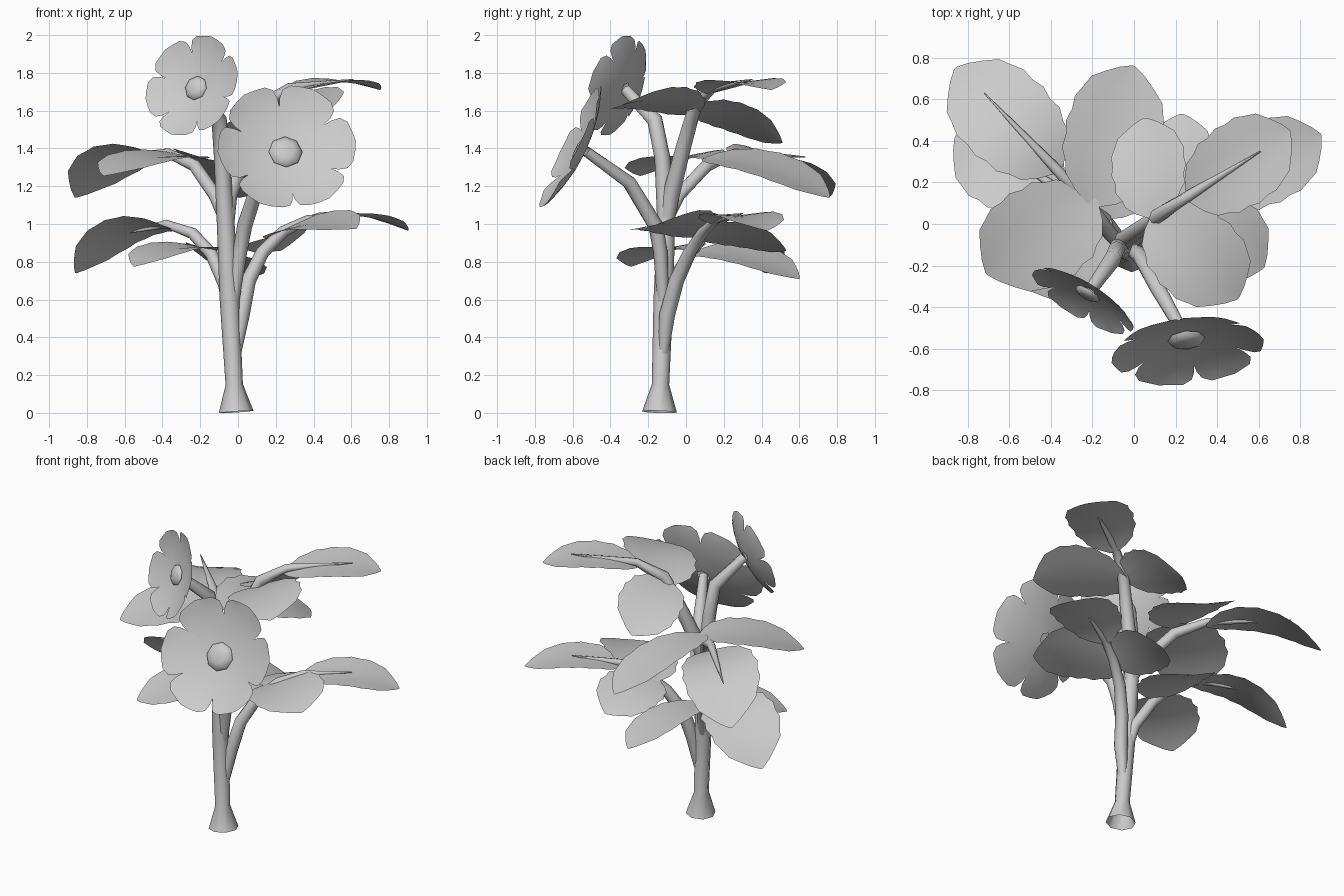
import bpy, math
from mathutils import Vector as V

if "Cube" in bpy.data.objects:
    bpy.data.objects.remove(bpy.data.objects["Cube"])


def make(name, verts, faces, up=None):
    me = bpy.data.meshes.new(name)
    me.from_pydata([tuple(v) for v in verts], [], faces)
    me.update()
    # turn thin sheets so that they face the wanted way
    if up is not None and sum((p.normal * p.area for p in me.polygons), V()).dot(up) < 0:
        me.flip_normals()
    for p in me.polygons:
        p.use_smooth = True
    ob = bpy.data.objects.new(name, me)
    bpy.context.collection.objects.link(ob)
    return ob


def grid_faces(rows, cols):
    return [(i * cols + j, i * cols + j + 1, (i + 1) * cols + j + 1, (i + 1) * cols + j)
            for i in range(rows - 1) for j in range(cols - 1)]


def tube(name, pts, n=8):
    """Tapered stem through (x, y, z, radius) points."""
    c = [V(p[:3]) for p in pts]
    verts, faces = [], []
    for i, p in enumerate(c):
        d = (c[min(i + 1, len(c) - 1)] - c[max(i - 1, 0)]).normalized()
        a = V((0, 1, 0)).cross(d).normalized()
        b = d.cross(a)
        for k in range(n):
            t = 2 * math.pi * k / n
            verts.append(p + (a * math.cos(t) + b * math.sin(t)) * pts[i][3])
    for i in range(len(c) - 1):
        for k in range(n):
            m = (k + 1) % n
            faces.append((i * n + k, i * n + m, (i + 1) * n + m, (i + 1) * n + k))
    make(name, verts, faces)


LEAF_W = [(0, .1), (.06, .42), (.14, .68), (.22, .76), (.3, .9), (.39, .89), (.48, .97), (.57, .92),
          (.66, .94), (.75, .83), (.83, .74), (.9, .5), (.96, .26), (1, .03)]


def leaf(name, base, tip, side, bulge):
    """Broad arched leaf with raised edges; side is the half width vector."""
    base, tip, side = V(base), V(tip), V(side)
    verts = []
    for t, w in LEAF_W:
        mid = base.lerp(tip, t) + V((0, 0, bulge * 4 * t * (1 - t)))
        for s in (-1, -.5, 0, .5, 1):
            verts.append(mid + side * (s * w) + V((0, 0, .018 * abs(s) * w)))
    make(name, verts, grid_faces(len(LEAF_W), 5), V((0, 0, 1)))


PETAL = [(.1, .1), (.35, .215), (.55, .325), (.7, .385), (.82, .395), (.91, .31)]


def flower(name, centre, normal, R, phase, disc):
    n = V(normal).normalized()
    a = V((0, 0, 1)).cross(n).normalized()     # to the right seen from the front
    b = n.cross(a)
    c = V(centre)
    verts, faces = [], []
    for k in range(6):
        th = math.radians(phase + 60 * k)
        u = a * math.cos(th) + b * math.sin(th)
        w = b * math.cos(th) - a * math.sin(th)
        o = len(verts)
        for i, (r, h) in enumerate(PETAL):
            for s in (-1, -.5, 0, .5, 1):
                rr = r + (.08 * (1 - s * s) + (-.01 if abs(s) == .5 else 0)) * (i / 5)
                cup = .22 * rr * rr + .04 * s * s * r
                verts.append(c + (u * rr + w * (s * h) + n * cup) * R)
        faces += [tuple(o + q for q in f) for f in grid_faces(len(PETAL), 5)]
    make(name + "_petals", verts, faces, n)
    # domed heart
    verts, faces = [], []
    for r, h in ((1, 0), (.9, .2), (.5, .36)):
        for k in range(8):
            t = math.pi * k / 4
            verts.append(c + (a * math.cos(t) + b * math.sin(t)) * disc * r + n * (disc * h + .015))
    for i in range(2):
        for k in range(8):
            m = (k + 1) % 8
            faces.append((i * 8 + k, i * 8 + m, i * 8 + 8 + m, i * 8 + 8 + k))
    faces.append(tuple(range(16, 24)))
    make(name + "_heart", verts, faces, n)


# trunk, running up into the upper flower
tube("trunk", [(-.01, -.14, .005, .092), (-.02, -.135, .15, .046), (-.045, -.12, .6, .052),
               (-.065, -.105, 1.0, .047), (-.085, -.125, 1.35, .042), (-.1, -.165, 1.55, .042),
               (-.21, -.32, 1.71, .03)])
tube("lower_flower_stem", [(-.03, -.12, .55, .03), (.01, -.135, .85, .038), (.035, -.16, .99, .04),
                           (.11, -.3, 1.22, .038), (.24, -.53, 1.385, .028)])

# leaf branches
tube("upper_left_branch", [(-.07, -.1, 1.02, .03), (-.12, -.04, 1.15, .035), (-.23, .11, 1.31, .034),
                           (-.37, .26, 1.375, .026), (-.72, .63, 1.355, .003)])
tube("upper_right_branch", [(-.06, -.11, .95, .035), (-.05, -.08, 1.15, .046), (.05, -.01, 1.42, .04),
                            (.13, .05, 1.63, .036), (.27, .14, 1.72, .026), (.61, .35, 1.765, .003)])
tube("lower_left_branch", [(-.04, -.12, .5, .03), (-.07, -.08, .68, .036), (-.14, .02, .84, .034),
                           (-.24, .1, .95, .031), (-.38, .18, 1.0, .023), (-.61, .33, .95, .003)])
tube("lower_right_branch", [(-.01, -.12, .32, .028), (.02, -.1, .52, .042), (.055, -.05, .7, .04),
                            (.13, .02, .85, .036), (.24, .09, .96, .031), (.37, .16, 1.025, .023),
                            (.64, .3, 1.055, .003)])

# leaves: end leaf, front leaf and back leaf of each branch
leaf("upper_left_end_leaf", (-.36, .26, 1.34), (-.86, .75, 1.14), (-.17, -.17, .045), .105)
leaf("upper_left_front_leaf", (-.19, .13, 1.345), (-.71, -.24, 1.255), (-.165, .2, .02), .05)
leaf("upper_left_back_leaf", (-.2, .09, 1.345), (.0, .76, 1.14), (-.23, .09, .055), .06)
leaf("upper_right_end_leaf", (.26, .12, 1.69), (.75, .45, 1.71), (-.11, .185, .005), .05)
leaf("upper_right_front_leaf", (.1, .06, 1.58), (.5, -.36, 1.62), (.175, .15, .06), .05)
leaf("upper_right_back_leaf", (.09, .03, 1.59), (.05, .51, 1.43), (.185, .03, .08), .035)
leaf("lower_left_end_leaf", (-.35, .15, .97), (-.86, .42, .74), (-.115, -.205, .05), .095)
leaf("lower_left_front_leaf", (-.12, .03, .86), (-.55, -.29, .775), (-.14, .18, .015), .05)
leaf("lower_left_back_leaf", (-.15, .03, .845), (.01, .6, .71), (-.21, .08, .05), .05)
leaf("lower_right_end_leaf", (.35, .15, 1.0), (.9, .43, .965), (-.095, .185, .005), .06)
leaf("lower_right_front_leaf", (.16, .09, .93), (.625, -.21, .975), (.135, .19, .055), .05)
leaf("lower_right_back_leaf", (.17, .06, .93), (.23, .53, .86), (.18, 0, .07), .03)

# flowers
flower("upper_flower", (-.215, -.32, 1.715), (-.5, -.82, .3), .285, 75, .066)
flower("lower_flower", (.25, -.54, 1.375), (.1, -.88, .43), .375, 65, .09)
